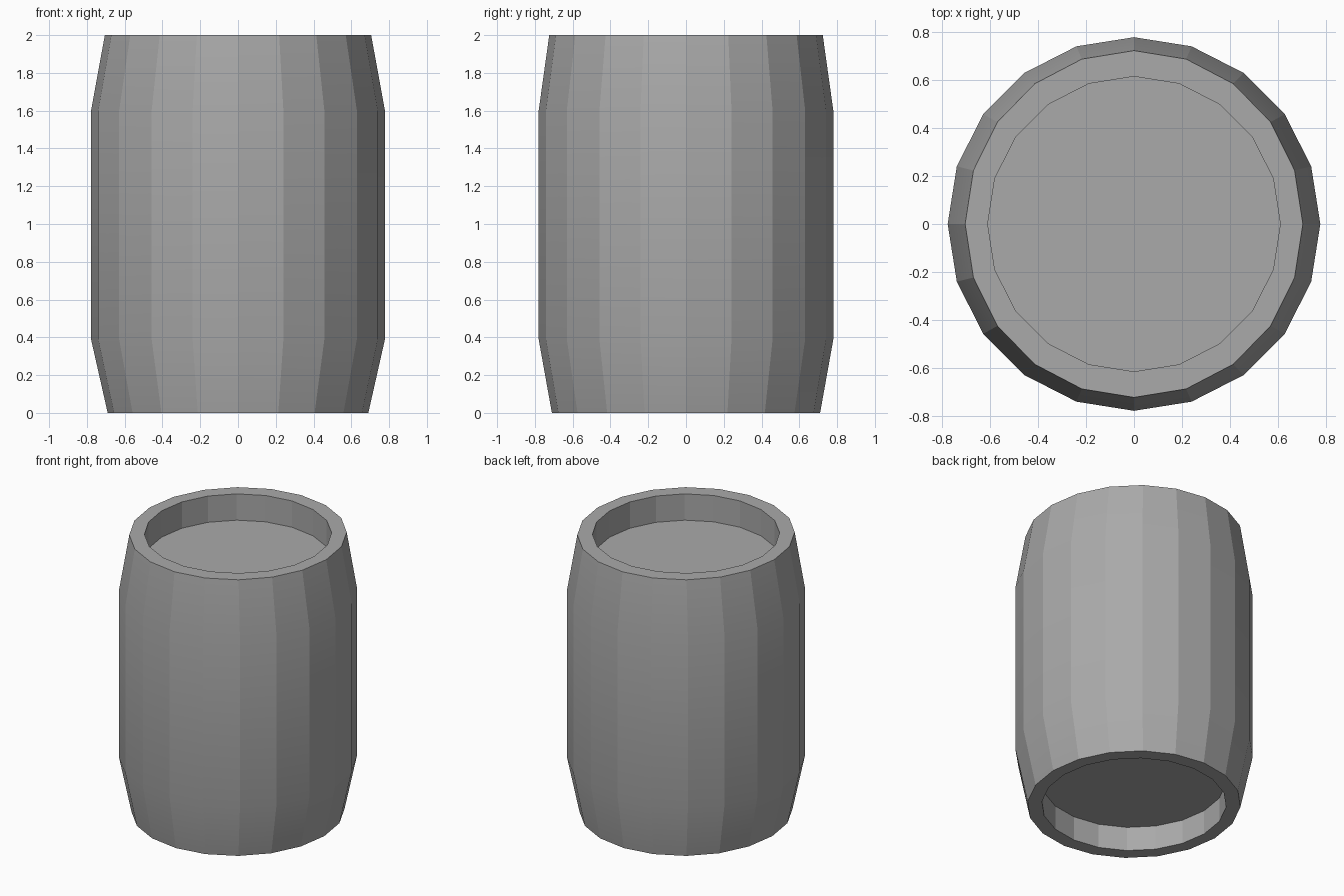
import bpy, bmesh, math

cube = bpy.data.objects.get("Cube")
if cube:
    bpy.data.objects.remove(cube, do_unlink=True)

SIDES = 20

# Plain grey material
grey = bpy.data.materials.new("barrel_grey")
grey.use_nodes = True
colour = (0.4, 0.4, 0.4, 1)
grey.diffuse_color = colour
grey.node_tree.nodes["Principled BSDF"].inputs["Base Color"].default_value = colour

# Profile from the recessed underside, round the staves, to the recessed lid:
# x radius, y radius, height
profile = [
    (0.6, 0.61, 0.175),
    (0.6, 0.61, 0),
    (0.69, 0.71, 0),
    (0.778, 0.78, 0.39),
    (0.778, 0.78, 1.6),
    (0.705, 0.724, 2),
    (0.611, 0.616, 2),
    (0.611, 0.616, 1.81),
]

bm = bmesh.new()
rings = []
for rx, ry, z in profile:
    angles = [math.tau * i / SIDES for i in range(SIDES)]
    rings.append([bm.verts.new((rx * math.cos(a), ry * math.sin(a), z)) for a in angles])

# Walls and rims
for low, high in zip(rings, rings[1:]):
    for i in range(SIDES):
        j = (i + 1) % SIDES
        bm.faces.new((low[i], low[j], high[j], high[i]))

# Underside and lid
bm.faces.new(rings[0][::-1])
bm.faces.new(rings[-1])
bmesh.ops.recalc_face_normals(bm, faces=bm.faces)

mesh = bpy.data.meshes.new("barrel")
bm.to_mesh(mesh)
bm.free()
mesh.materials.append(grey)
barrel = bpy.data.objects.new("barrel", mesh)
bpy.context.collection.objects.link(barrel)

# Blend the bulge vertically while keeping the staves crisp
bpy.ops.object.select_all(action="DESELECT")
barrel.select_set(True)
bpy.context.view_layer.objects.active = barrel
bpy.ops.object.shade_smooth_by_angle(angle=math.radians(15))
